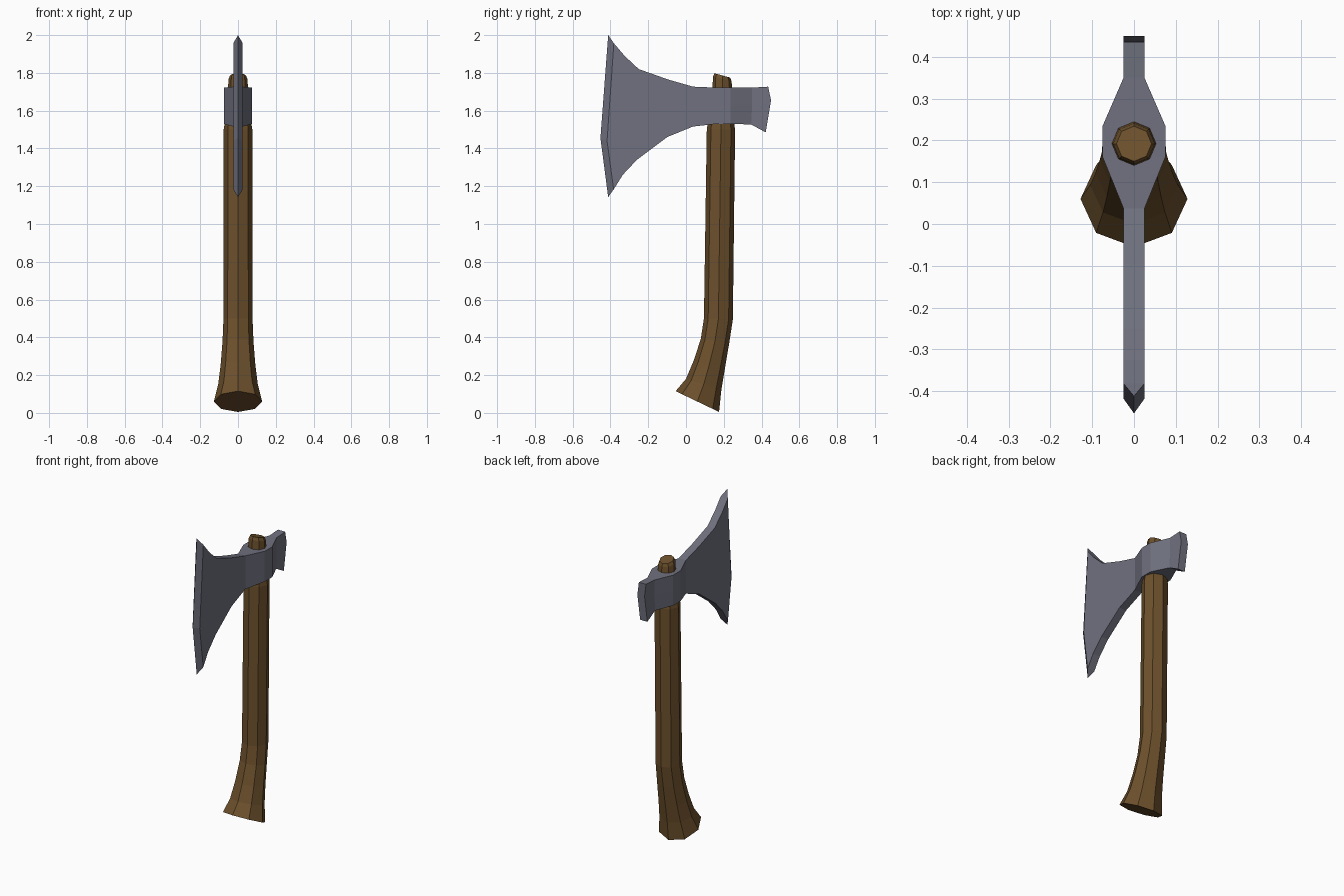
import bpy, bmesh, math
from mathutils import Vector


def material(name, rgb):
    m = bpy.data.materials.new(name)
    m.diffuse_color = (*rgb, 1)
    return m


def loft(name, rings, mat):
    """Bridge closed rings of equal point count, cap both ends, flat shaded."""
    bm = bmesh.new()
    loops = [[bm.verts.new(p) for p in ring] for ring in rings]
    n = len(loops[0])
    for a, b in zip(loops, loops[1:]):
        for i in range(n):
            j = (i + 1) % n
            bm.faces.new((a[i], a[j], b[j], b[i]))
    bm.faces.new(loops[0][::-1])
    bm.faces.new(loops[-1])
    # Collapse zero-width sections such as the cutting edge
    bmesh.ops.remove_doubles(bm, verts=bm.verts, dist=1e-4)
    bmesh.ops.dissolve_degenerate(bm, edges=bm.edges, dist=1e-4)
    bmesh.ops.recalc_face_normals(bm, faces=bm.faces)
    me = bpy.data.meshes.new(name)
    bm.to_mesh(me)
    bm.free()
    me.materials.append(mat)
    ob = bpy.data.objects.new(name, me)
    bpy.context.collection.objects.link(ob)
    return ob


# Handle: octagonal sections as (front y, z), (back y, z), half width in x
handle_sections = [
    ((-0.055, 0.115), (0.175, 0.005), 0.128),
    ((0.000, 0.180), (0.187, 0.120), 0.105),
    ((0.040, 0.275), (0.205, 0.230), 0.092),
    ((0.078, 0.390), (0.228, 0.365), 0.082),
    ((0.095, 0.500), (0.248, 0.495), 0.077),
    ((0.110, 1.500), (0.260, 1.500), 0.076),
    ((0.118, 1.550), (0.252, 1.550), 0.068),
    ((0.140, 1.720), (0.245, 1.720), 0.053),
    ((0.143, 1.780), (0.241, 1.755), 0.050),
    ((0.150, 1.798), (0.234, 1.775), 0.042),
]


def octagon(front, back, half_x):
    f, b = Vector((0, *front)), Vector((0, *back))
    centre, axis = (f + b) / 2, (b - f) / 2
    angles = [math.tau * i / 8 for i in range(8)]
    return [centre + Vector((half_x * math.cos(a), 0, 0)) + axis * math.sin(a) for a in angles]


loft("handle", [octagon(*s) for s in handle_sections], material("wood", (0.15, 0.08, 0.025)))

# Axe head: sections from poll to edge as top, middle, bottom (y, z) and half thickness
head_sections = [
    ((0.435, 1.727), (0.450, 1.655), (0.422, 1.485), 0.025),
    ((0.350, 1.722), (0.350, 1.630), (0.345, 1.527), 0.025),
    ((0.235, 1.722), (0.235, 1.625), (0.235, 1.530), 0.075),
    ((0.160, 1.722), (0.160, 1.625), (0.160, 1.530), 0.075),
    ((0.037, 1.727), (0.037, 1.620), (0.037, 1.516), 0.025),
    ((-0.095, 1.765), (-0.100, 1.600), (-0.100, 1.460), 0.025),
    ((-0.250, 1.820), (-0.260, 1.560), (-0.260, 1.340), 0.025),
    ((-0.325, 1.890), (-0.335, 1.520), (-0.335, 1.260), 0.025),
    ((-0.382, 1.957), (-0.418, 1.440), (-0.383, 1.183), 0.025),
    ((-0.412, 2.000), (-0.453, 1.455), (-0.412, 1.142), 0.0),
]


def slab(top, mid, bottom, half_x):
    side = [top, mid, bottom]
    return [(half_x, *p) for p in side] + [(-half_x, *p) for p in side[::-1]]


# Drop the collapsed edge's cap by merging its two sides
loft("axe_head", [slab(*s) for s in head_sections], material("steel", (0.16, 0.165, 0.21)))
